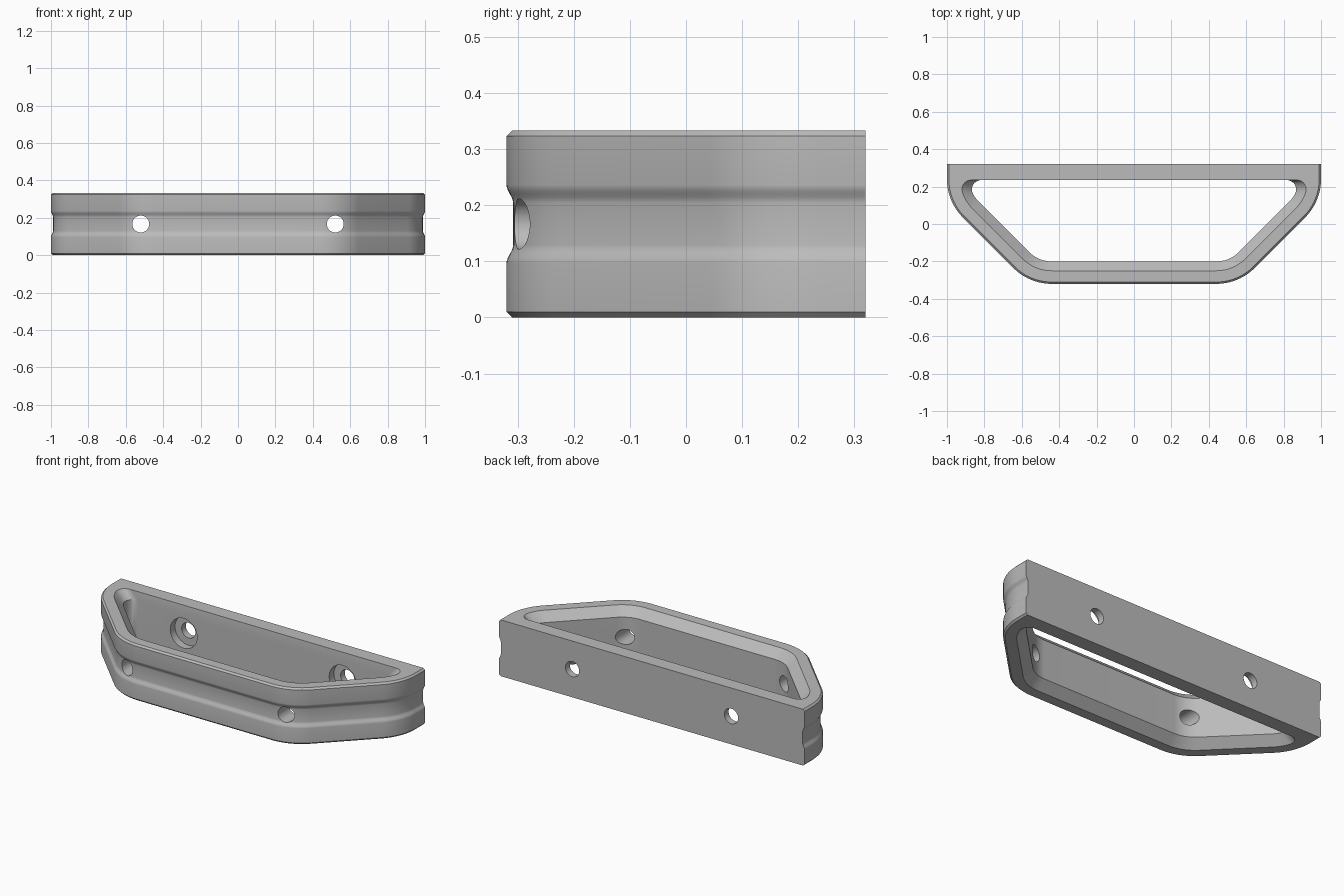
import bpy, bmesh
from math import sin, cos, pi, sqrt, atan2, radians
from mathutils import Matrix

cube = bpy.data.objects.get("Cube")
if cube:
    bpy.data.objects.remove(cube)

HEIGHT, CORNER = 0.333, 0.29
SIDE, FRONT = (0.71, 0.24), (0.44, -0.03)   # centres of the rounded corners

grey = bpy.data.materials.new("plain grey")
grey.use_nodes = True
grey.diffuse_color = (0.5, 0.5, 0.5, 1)
grey.node_tree.nodes["Principled BSDF"].inputs["Base Color"].default_value = (0.5, 0.5, 0.5, 1)


def arc(centre, r, a0, a1, n):
    return [(centre[0] + r * cos(a0 + (a1 - a0) * i / n),
             centre[1] + r * sin(a0 + (a1 - a0) * i / n)) for i in range(n + 1)]


def outline(inset, back, fillet):
    """Trapezoid with rounded corners, inset from the outer edge, flat at the back."""
    r = CORNER - inset
    if fillet:
        dy = back - fillet - SIDE[1]
        dx = sqrt((r - fillet) ** 2 - dy ** 2)
        start = atan2(dy, dx)
        half = arc((SIDE[0] + dx, SIDE[1] + dy), fillet, pi / 2, start, 10)[:-1]
    else:
        start, half = 0, [(1 - inset, back)]
    half += arc(SIDE, r, start, -pi / 4, 14) + arc(FRONT, r, -pi / 4, -pi / 2, 14)
    return half + [(-x, y) for x, y in reversed(half)]


def finish(name, bm):
    bmesh.ops.recalc_face_normals(bm, faces=bm.faces)
    mesh = bpy.data.meshes.new(name)
    bm.to_mesh(mesh)
    bm.free()
    mesh.materials.append(grey)
    ob = bpy.data.objects.new(name, mesh)
    bpy.context.collection.objects.link(ob)
    return ob


def loft(name, levels, back, fillet=0):
    """Stack outlines given as (z, inset) and cap both ends."""
    bm = bmesh.new()
    rings = [[bm.verts.new((x, y, z)) for x, y in outline(d, back, fillet)] for z, d in levels]
    for lo, hi in zip(rings, rings[1:]):
        for i in range(len(lo)):
            bm.faces.new((lo[i - 1], lo[i], hi[i], hi[i - 1]))
    bm.faces.new(rings[0])
    bm.faces.new(rings[-1])
    return finish(name, bm)


def drill(name, x, r, y0, y1):
    bm = bmesh.new()
    place = Matrix.Translation((x, (y0 + y1) / 2, HEIGHT / 2)) @ Matrix.Rotation(pi / 2, 4, 'X')
    bmesh.ops.create_cone(bm, cap_ends=True, segments=40, radius1=r, radius2=r,
                          depth=y1 - y0, matrix=place)
    return finish(name, bm)


# Outer body: bevelled rims and a soft groove around the middle
lower = [(0, 0.01), (0.01, 0), (0.097, 0)]
for i in range(1, 7):
    t = i / 6
    lower.append((0.097 + 0.032 * t, 0.012 * t * t * (3 - 2 * t)))
levels = lower + [(HEIGHT - z, d) for z, d in reversed(lower)]
body = loft("bracket_frame", levels, 0.32)

# Opening with sloped edges, then bolt holes and inner counterbores
slope = [(-0.02, 0.05), (0.05, 0.12)]
cutters = [loft("opening_cutter", slope + [(HEIGHT - z, d) for z, d in reversed(slope)], 0.235, 0.05)]
for x in (-0.52, 0.52):
    cutters.append(drill("bolt_hole_cutter", x, 0.045, -0.5, 0.5))
    cutters.append(drill("counterbore_cutter", x, 0.088, 0.18, 0.28))

bpy.ops.object.select_all(action='DESELECT')
bpy.context.view_layer.objects.active = body
body.select_set(True)
for cutter in cutters:
    cutter.hide_render = True
    mod = body.modifiers.new("cut", 'BOOLEAN')
    mod.operation, mod.solver, mod.object = 'DIFFERENCE', 'EXACT', cutter
    bpy.ops.object.modifier_apply(modifier=mod.name)
    bpy.data.objects.remove(cutter)

bpy.ops.object.shade_smooth_by_angle(angle=radians(30))
